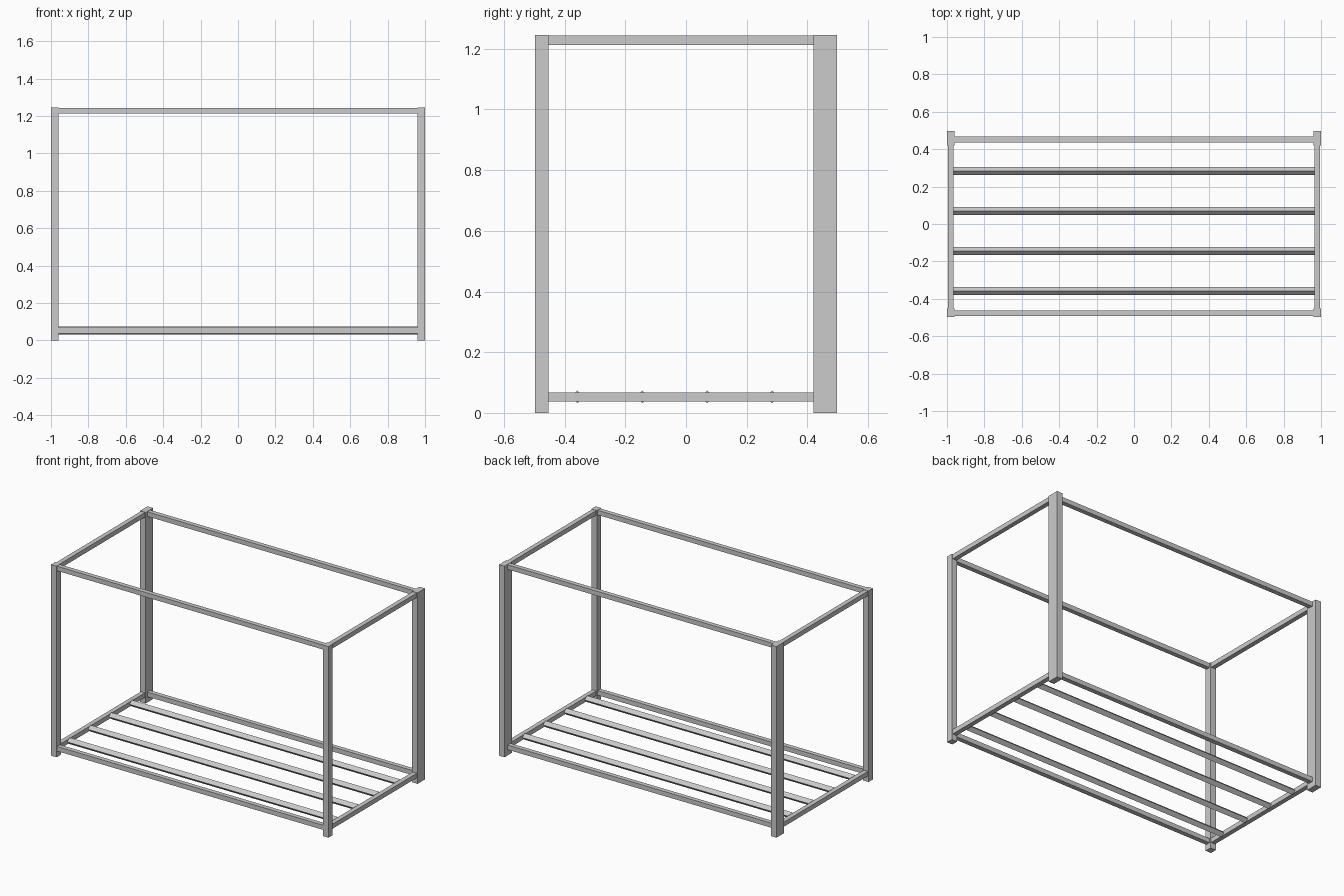
import bpy
import math

cube = bpy.data.objects.get("Cube")
if cube:
    bpy.data.objects.remove(cube, do_unlink=True)

# Single painted-steel colour
steel = bpy.data.materials.new("grey_steel")
steel.use_nodes = True
GREY = (0.6, 0.6, 0.6, 1.0)
steel.diffuse_color = GREY
steel.node_tree.nodes["Principled BSDF"].inputs["Base Color"].default_value = GREY


def bar(name, center, size, tilt=0.0):
    """Square-edged bar, optionally turned about the x axis."""
    bpy.ops.mesh.primitive_cube_add(size=1, location=center, rotation=(tilt, 0, 0))
    obj = bpy.context.object
    obj.name = name
    obj.scale = size
    bpy.ops.object.transform_apply(location=False, rotation=False, scale=True)
    obj.data.materials.append(steel)
    return obj


HEIGHT = 1.245
POST_W = 0.04
TUBE = 0.03
FRONT, FRONT_IN = -0.497, -0.453
BACK_IN, BACK = 0.421, 0.497
INNER_X = 1 - POST_W

# Corner posts, the back pair deeper than the front pair
for side, sx in (("left", 1), ("right", -1)):
    for end, y0, y1 in (("front", FRONT, FRONT_IN), ("back", BACK_IN, BACK)):
        bar(f"{end}_{side}_post", (sx * (1 - POST_W / 2), (y0 + y1) / 2, HEIGHT / 2),
            (POST_W, y1 - y0, HEIGHT))

# Upper and lower frames
for level, z in (("lower", 0.053), ("upper", HEIGHT - 0.017)):
    for end, y in (("front", -0.477), ("back", 0.452)):
        bar(f"{level}_{end}_rail", (0, y, z), (2 * INNER_X, TUBE, TUBE))
    for side, sx in (("left", 1), ("right", -1)):
        bar(f"{level}_{side}_rail", (sx * 0.98, (FRONT_IN + BACK_IN) / 2, z),
            (TUBE, BACK_IN - FRONT_IN, TUBE))

# Shelf slats, square tubes set on edge between the lower side rails
for i in range(4):
    bar(f"shelf_slat_{i + 1}", (0, -0.358 + i * 0.214, 0.053),
        (2 * 0.965, TUBE, TUBE), math.radians(45))
